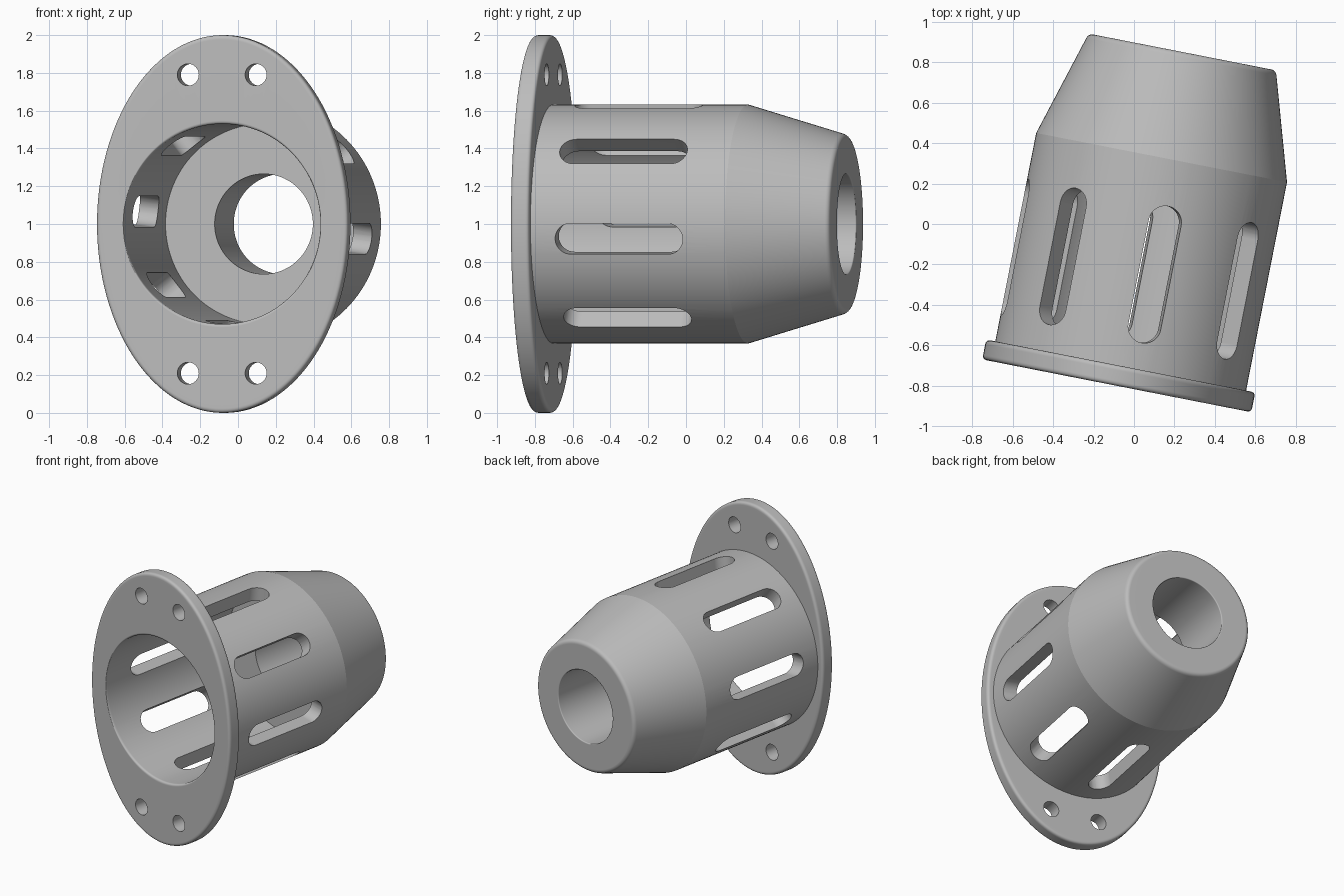
import bpy, bmesh, math
from mathutils import Vector, Matrix

if "Cube" in bpy.data.objects:
    bpy.data.objects.remove(bpy.data.objects["Cube"], do_unlink=True)

TILT = math.radians(-11.1)
SEGMENTS = 128

grey = bpy.data.materials.new("satin grey")
grey.use_nodes = True
grey.diffuse_color = (0.5, 0.5, 0.5, 1)
grey.node_tree.nodes["Principled BSDF"].inputs["Base Color"].default_value = (0.5, 0.5, 0.5, 1)


def make_object(name, bm):
    bmesh.ops.recalc_face_normals(bm, faces=bm.faces)
    mesh = bpy.data.meshes.new(name)
    bm.to_mesh(mesh)
    bm.free()
    mesh.materials.append(grey)
    obj = bpy.data.objects.new(name, mesh)
    bpy.context.collection.objects.link(obj)
    return obj


def round_corners(corners, steps=10):
    """Turn (rx, rz, y, fillet) corners into a closed, filleted profile."""
    points = []
    for i, corner in enumerate(corners):
        p, fillet = Vector(corner[:3]), corner[3]
        if not fillet:
            points.append(p)
            continue
        before = Vector(corners[i - 1][:3]) - p
        after = Vector(corners[(i + 1) % len(corners)][:3]) - p
        a = p + before * fillet / max(map(abs, before))
        b = p + after * fillet / max(map(abs, after))
        for k in range(steps + 1):
            t = k / steps
            points.append(a * (1 - t) ** 2 + p * 2 * t * (1 - t) + b * t ** 2)
    return points


def loft(profile):
    """Sweep the profile around the y axis, with separate x and z radii."""
    bm = bmesh.new()
    rings = []
    for rx, rz, y in profile:
        angles = [2 * math.pi * k / SEGMENTS for k in range(SEGMENTS)]
        rings.append([bm.verts.new((rx * math.sin(a), y, rz * math.cos(a))) for a in angles])
    for i, ring in enumerate(rings):
        last = rings[i - 1]
        for k in range(SEGMENTS):
            n = (k + 1) % SEGMENTS
            bm.faces.new((last[k], last[n], ring[n], ring[k]))
    return bm


def add_prism(bm, outline, depth, matrix):
    """Extrude an xy outline along z and place it with a matrix."""
    face = bm.faces.new([bm.verts.new(matrix @ Vector((x, y, 0))) for x, y in outline])
    top = bmesh.ops.extrude_face_region(bm, geom=[face])["geom"]
    move = matrix.to_3x3() @ Vector((0, 0, depth))
    bmesh.ops.translate(bm, vec=move, verts=[v for v in top if isinstance(v, bmesh.types.BMVert)])


def stadium(radius, half_straight, steps=18):
    outline = []
    for end in (1, -1):
        for k in range(steps + 1):
            a = math.pi * k / steps
            outline.append((end * radius * math.cos(a), end * (half_straight + radius * math.sin(a))))
    return outline


# Oval flange, slotted sleeve, tapered nose and stepped bore as one solid
housing = make_object("flanged_housing", loft(round_corners([
    (0.53, 0.53, 0, 0.018),          # bore mouth
    (0.64, 0.962, 0, 0),             # flange front
    (0.678, 1.0, 0, 0.024),
    (0.678, 1.0, 0.1, 0.024),        # flange back
    (0.64, 0.962, 0.1, 0),
    (0.632, 0.632, 0.1, 0),          # sleeve
    (0.632, 0.632, 1.15, 0),
    (0.472, 0.472, 1.682, 0.025),    # nose end
    (0.265, 0.265, 1.682, 0.008),    # nose hole
    (0.265, 0.265, 1.15, 0),         # bore floor
    (0.53, 0.53, 1.15, 0),
])))

# Eight radial slots around the sleeve
bm = bmesh.new()
for i in range(8):
    turn = Matrix.Rotation(math.radians(7.2 + 45 * i), 4, 'Y')
    add_prism(bm, stadium(0.082, 0.262), 0.35, turn @ Matrix.Translation((0, 0.576, 0.4)))
slot_cutter = make_object("slot_cutter", bm)

# Four bolt holes through the flange
bm = bmesh.new()
circle = [(0.058 * math.cos(math.tau * k / 40), 0.058 * math.sin(math.tau * k / 40)) for k in range(40)]
for x in (-0.183, 0.183):
    for z in (-0.79, 0.79):
        place = Matrix.Translation((x, 0.2, z)) @ Matrix.Rotation(math.pi / 2, 4, 'X')
        add_prism(bm, circle, 0.4, place)
hole_cutter = make_object("bolt_hole_cutter", bm)

# Cut the openings, then discard the cutters
bpy.ops.object.select_all(action='DESELECT')
bpy.context.view_layer.objects.active = housing
housing.select_set(True)
for cutter in (slot_cutter, hole_cutter):
    cutter.hide_render = True
    mod = housing.modifiers.new(cutter.name, 'BOOLEAN')
    mod.operation = 'DIFFERENCE'
    mod.solver = 'EXACT'
    mod.object = cutter
    bpy.ops.object.modifier_apply(modifier=mod.name)
    bpy.data.objects.remove(cutter, do_unlink=True)

# Smooth curves with crisp edges and flat plate faces
bpy.ops.object.shade_smooth_by_angle(angle=math.radians(15))
weighted = housing.modifiers.new("weighted_normals", 'WEIGHTED_NORMAL')
weighted.keep_sharp = True

housing.rotation_euler = (0, 0, TILT)
housing.location = (-0.085, -0.80, 1.0)
